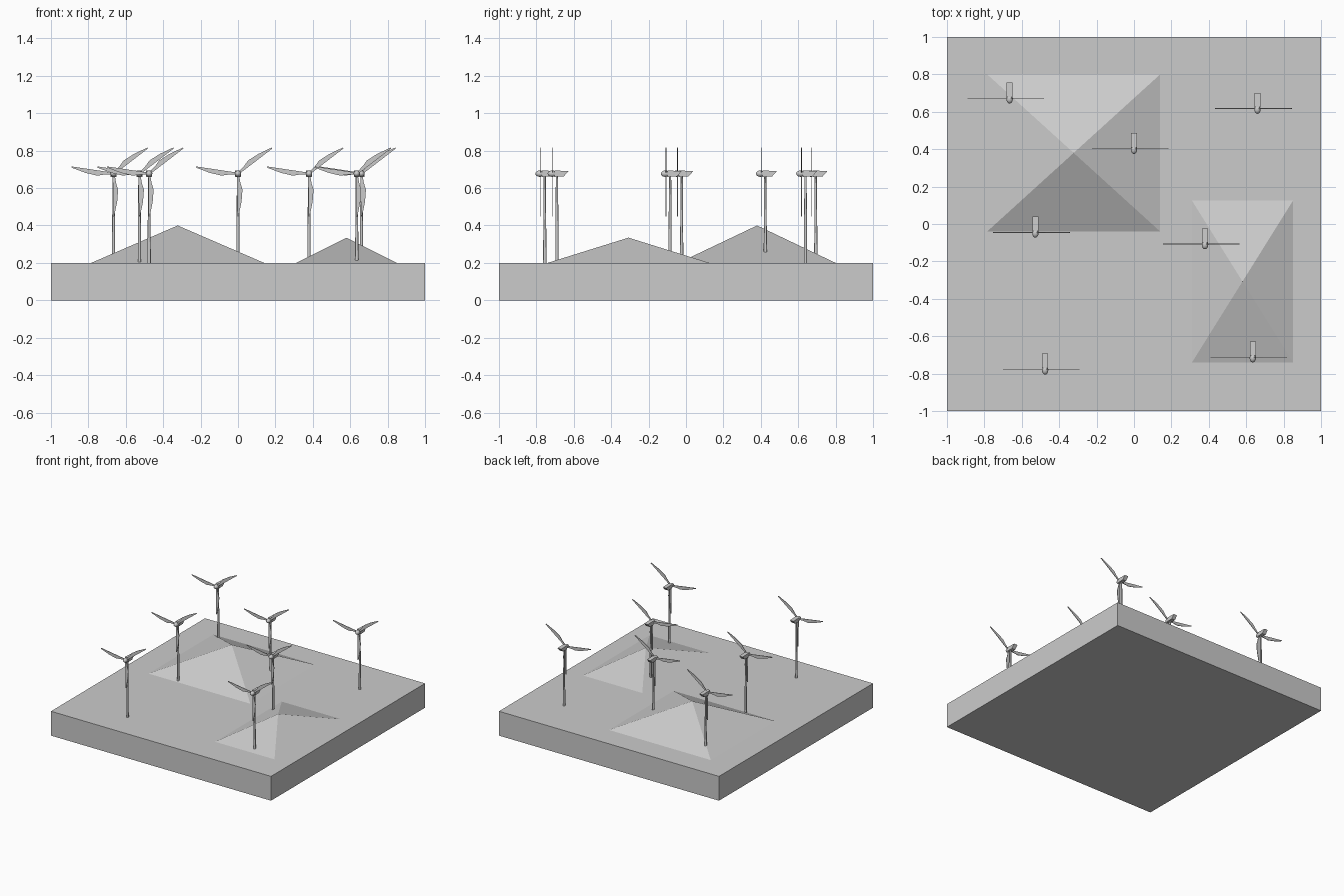
import bpy, bmesh, math
from mathutils import Matrix, Vector

if "Cube" in bpy.data.objects:
    bpy.data.objects.remove(bpy.data.objects["Cube"])


def make_object(name, bm):
    bmesh.ops.recalc_face_normals(bm, faces=bm.faces)
    mesh = bpy.data.meshes.new(name)
    bm.to_mesh(mesh)
    bm.free()
    obj = bpy.data.objects.new(name, mesh)
    bpy.context.collection.objects.link(obj)
    return obj


def extrude_profile(bm, points, depth):
    # closed flat profile extruded along a vector
    face = bm.faces.new([bm.verts.new(p) for p in points])
    new = bmesh.ops.extrude_face_region(bm, geom=[face], use_keep_orig=True)["geom"]
    bmesh.ops.translate(bm, vec=depth, verts=[v for v in new if isinstance(v, bmesh.types.BMVert)])


def hill(name, x0, x1, y0, y1, top):
    bm = bmesh.new()
    base = [bm.verts.new(p) for p in ((x0, y0, .2), (x1, y0, .2), (x1, y1, .2), (x0, y1, .2))]
    apex = bm.verts.new(((x0 + x1) / 2, (y0 + y1) / 2, top))
    for i in range(4):
        bm.faces.new((base[i], base[(i + 1) % 4], apex))
    bm.faces.new(base[::-1])
    make_object(name, bm)


# ground slab
bm = bmesh.new()
bmesh.ops.create_cube(bm, size=1, matrix=Matrix.Translation((0, 0, .1)) @ Matrix.Diagonal((2, 2, .2, 1)))
make_object("ground_slab", bm)

# two pyramid hills
hill("large_hill", -.785, .14, -.04, .80, .40)
hill("small_hill", .31, .85, -.74, .125, .335)

HUB_Z = .677

# tower, origin on the rotor plane
bm = bmesh.new()
bmesh.ops.create_cone(bm, segments=16, cap_ends=True, radius1=.009, radius2=.006, depth=.465,
                      matrix=Matrix.Translation((0, .022, .4325)))
tower = make_object("tower", bm)

# nacelle with slanted rear end
bm = bmesh.new()
side = [(.008, -.017), (.058, -.015), (.084, .014), (.008, .017)]
extrude_profile(bm, [(-.016, y, HUB_Z + z) for y, z in side], Vector((.032, 0, 0)))
nacelle = make_object("nacelle", bm)

# rounded hub
bm = bmesh.new()
bmesh.ops.create_uvsphere(bm, u_segments=16, v_segments=8, radius=1,
                          matrix=Matrix.Translation((0, -.004, HUB_Z)) @ Matrix.Diagonal((.017, .024, .017, 1)))
for f in bm.faces:
    f.smooth = True
hub = make_object("hub", bm)

# three thin blades
bm = bmesh.new()
outline = [(.008, -.005), (.008, .006), (.05, .013), (.085, .024), (.15, .019), (.228, .003), (.228, -.003)]
for angle in (37, 171, 270):
    c, s = math.cos(math.radians(angle)), math.sin(math.radians(angle))
    extrude_profile(bm, [(r * c - w * s, -.002, HUB_Z + r * s + w * c) for r, w in outline], Vector((0, .004, 0)))
blades = make_object("blades", bm)

# place the seven turbines
spots = [(0, .402), (-.665, .672), (.66, .617), (-.527, -.045), (.38, -.107), (-.475, -.777), (.635, -.712)]
for part in (tower, nacelle, hub, blades):
    for i, (x, y) in enumerate(spots):
        obj = part if i == 0 else part.copy()
        if i:
            bpy.context.collection.objects.link(obj)
        obj.location = (x, y, 0)
